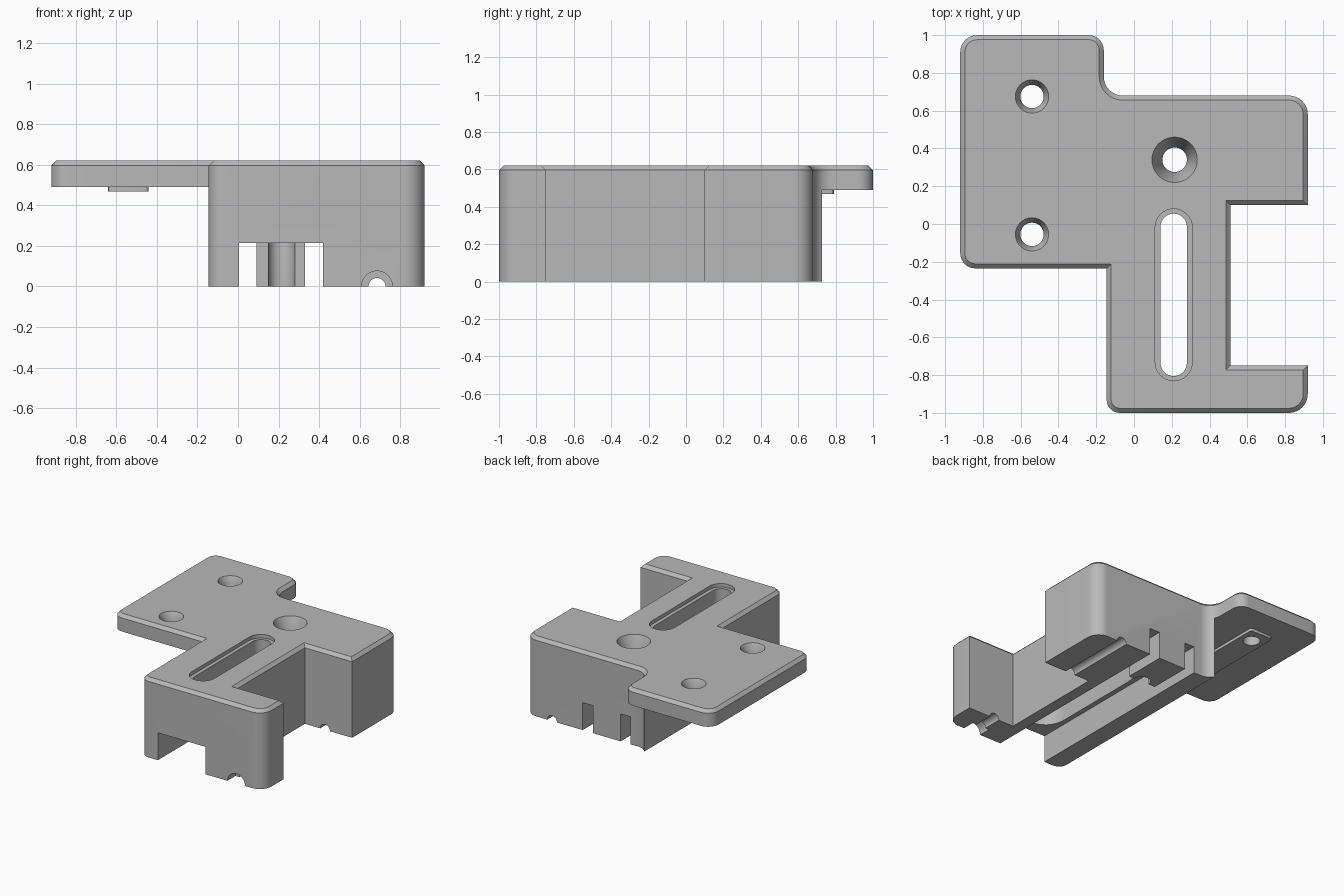
import bpy, bmesh, math
from mathutils import Vector

if "Cube" in bpy.data.objects:
    bpy.data.objects.remove(bpy.data.objects["Cube"], do_unlink=True)

TOP = 0.62          # top surface height
WING = 0.49         # underside of the thin mounting wing
CHANNEL = 0.215     # ceiling of the underside channel

grey = bpy.data.materials.new("plastic grey")
grey.use_nodes = True
colour = (0.48, 0.48, 0.48, 1)
grey.diffuse_color = colour
grey.node_tree.nodes["Principled BSDF"].inputs["Base Color"].default_value = colour


def finish(name, bm):
    bmesh.ops.recalc_face_normals(bm, faces=bm.faces)
    mesh = bpy.data.meshes.new(name)
    bm.to_mesh(mesh)
    bm.free()
    mesh.materials.append(grey)
    ob = bpy.data.objects.new(name, mesh)
    bpy.context.collection.objects.link(ob)
    return ob


def rounded(corners, steps=8):
    """Outline from (x, y, radius) corners, with arcs at right-angled corners."""
    pts = []
    for i, (x, y, r) in enumerate(corners):
        p = Vector((x, y))
        if r == 0:
            pts.append(p)
            continue
        a = (Vector(corners[i - 1][:2]) - p).normalized()
        b = (Vector(corners[(i + 1) % len(corners)][:2]) - p).normalized()
        for k in range(steps + 1):
            t = math.pi / 2 * k / steps
            pts.append(p + (a + b) * r - b * r * math.cos(t) - a * r * math.sin(t))
    return pts


def prism(name, outline, z0, z1, chamfer=0):
    bm = bmesh.new()
    face = bm.faces.new([bm.verts.new((p.x, p.y, z0)) for p in outline])
    new = bmesh.ops.extrude_face_region(bm, geom=[face])["geom"]
    bmesh.ops.translate(bm, vec=(0, 0, z1 - z0),
                        verts=[g for g in new if isinstance(g, bmesh.types.BMVert)])
    if chamfer:
        rim = [e for e in bm.edges if all(abs(v.co.z - z1) < 1e-5 for v in e.verts)]
        bmesh.ops.bevel(bm, geom=rim, offset=chamfer, segments=1, affect='EDGES')
    return finish(name, bm)


def box(name, x0, x1, y0, y1, z0, z1):
    return prism(name, rounded([(x0, y0, 0), (x1, y0, 0), (x1, y1, 0), (x0, y1, 0)]), z0, z1)


def stadium(x, y0, y1, r, steps=16):
    arc = [math.pi * k / steps for k in range(steps + 1)]
    far = [Vector((x + r * math.cos(t), y1 - r + r * math.sin(t))) for t in arc]
    near = [Vector((x - r * math.cos(t), y0 + r - r * math.sin(t))) for t in arc]
    return far + near


def lathe(name, profile, x, y, sides=40):
    """Round cutter from (radius, z) rings, capped at both ends."""
    bm = bmesh.new()
    rings = [[bm.verts.new((x + r * math.cos(math.tau * k / sides),
                            y + r * math.sin(math.tau * k / sides), z))
              for k in range(sides)] for r, z in profile]
    for a, b in zip(rings, rings[1:]):
        for k in range(sides):
            j = (k + 1) % sides
            bm.faces.new((a[k], a[j], b[j], b[k]))
    bm.faces.new(rings[0])
    bm.faces.new(rings[-1])
    return finish(name, bm)


def groove(name, r, y0, y1):
    """Cable groove cutter lying along y on the ground plane."""
    ob = lathe(name, [(r, -y1), (r, -y0)], 0, 0)
    for v in ob.data.vertices:
        v.co = (v.co.x + 0.685, -v.co.z, v.co.y)
    ob.data.flip_normals()
    bm = bmesh.new()
    bm.from_mesh(ob.data)
    bmesh.ops.recalc_face_normals(bm, faces=bm.faces)
    bm.to_mesh(ob.data)
    bm.free()
    return ob


def boolean(target, cutters, mode='DIFFERENCE'):
    for c in cutters:
        c.hide_render = True
        m = target.modifiers.new(c.name, 'BOOLEAN')
        m.operation, m.solver, m.object = mode, 'EXACT', c
        bpy.context.view_layer.update()
        dg = bpy.context.evaluated_depsgraph_get()
        mesh = bpy.data.meshes.new_from_object(target.evaluated_get(dg))
        target.modifiers.clear()
        target.data = mesh
        bpy.data.objects.remove(c, do_unlink=True)


# Main bracket: full plan outline with a chamfered top rim
bracket = prism("bracket_body", rounded([
    (-0.92, 1, 0.09), (-0.92, -0.235, 0.08), (-0.145, -0.235, 0), (-0.145, -1, 0.07),
    (0.92, -1, 0.1), (0.92, -0.75, 0), (0.51, -0.75, 0), (0.51, 0.1, 0),
    (0.92, 0.1, 0), (0.92, 0.68, 0.1), (-0.16, 0.68, 0.1), (-0.16, 1, 0.08)]),
    0, TOP, 0.024)

# Underside: thin wing, and a channel that leaves a screw post at the back
wing_space = box("wing_space", -1.1, -0.145, -0.3, 1.1, -0.1, WING)
channel = box("channel", 0.005, 0.42, -1.1, 0.8, -0.1, CHANNEL)
post_space = box("post_space", 0.09, 0.33, 0.34, 0.9, -0.2, CHANNEL + 0.1)
boolean(channel, [post_space])
boolean(bracket, [wing_space, channel])

# Adjustment slot with a chamfered rim and a wider pocket below
slot = prism("slot", stadium(0.21, -0.805, 0.055, 0.07), -0.1, 0.7)
pocket = prism("slot_pocket", stadium(0.21, -0.91, 0.16, 0.165), 0.1, 0.42)
rim = prism("slot_rim", stadium(0.21, -0.83, 0.08, 0.098), TOP - 0.028, 0.7)
boolean(bracket, [slot, pocket, rim])

# Raised pad under the wing holes
pad = prism("pad", rounded([(-0.64, -0.17, 0.02), (-0.44, -0.17, 0.02),
                            (-0.44, 0.79, 0.02), (-0.64, 0.79, 0.02)], 3), 0.468, 0.5)
boolean(bracket, [pad], 'UNION')

# Screw holes: two in the wing, one deep countersunk in the post
holes = [lathe("wing_hole", [(0.062, 0.3), (0.062, 0.57), (0.088, TOP), (0.088, 0.7)], -0.54, y)
         for y in (-0.055, 0.675)]
holes.append(lathe("post_hole", [(0.065, -0.1), (0.065, 0.49), (0.12, TOP), (0.12, 0.7)],
                   0.215, 0.34))
boolean(bracket, holes)

# Half-round rod groove with a wider mouth at the front
boolean(bracket, [groove("rod_groove", 0.042, -1.2, 0.9),
                  groove("groove_mouth", 0.076, -1.2, -0.9)])

bpy.ops.object.select_all(action='DESELECT')
bracket.select_set(True)
bpy.context.view_layer.objects.active = bracket
bpy.ops.object.shade_smooth_by_angle(angle=math.radians(28))
